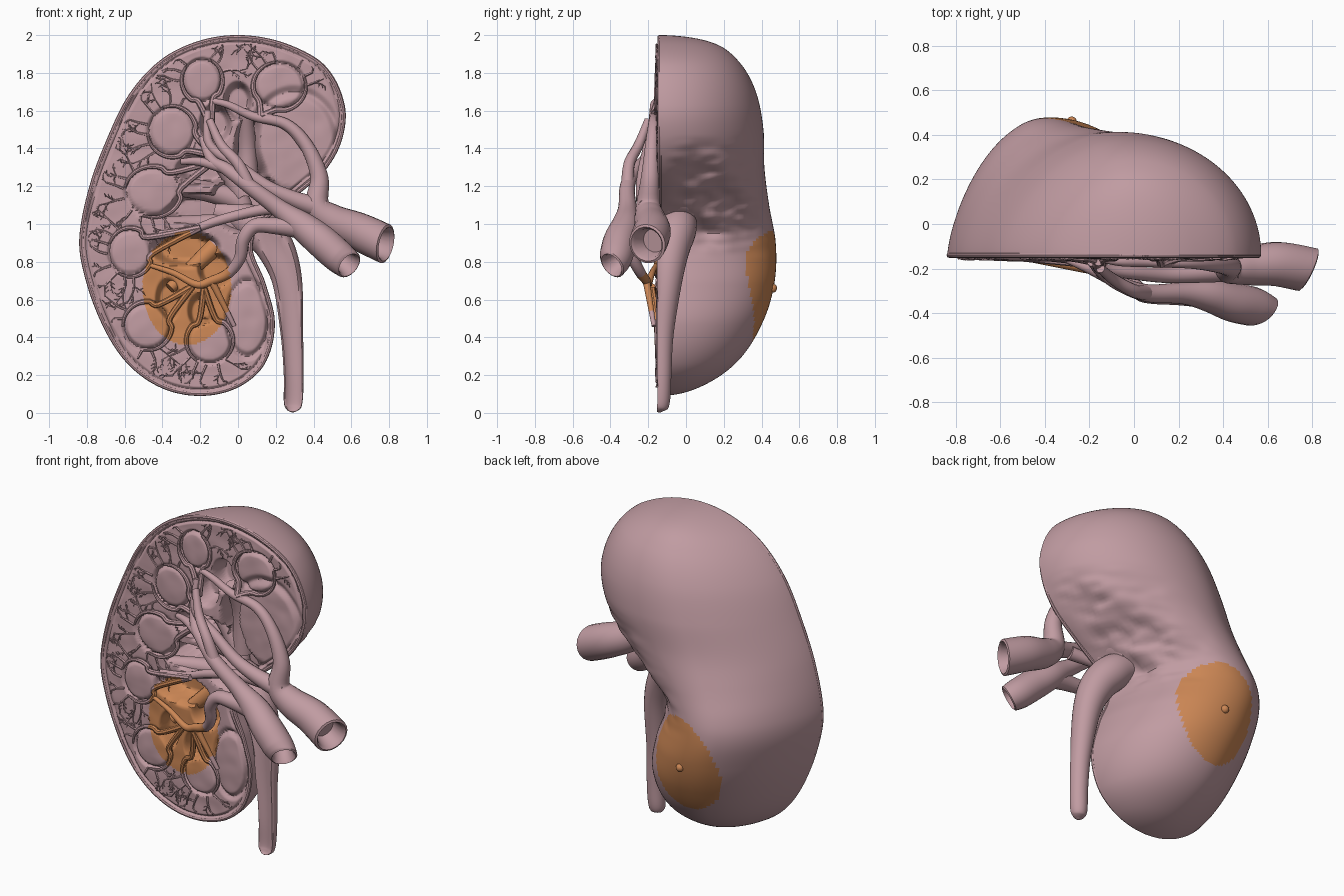
import bpy, bmesh, math, random
from mathutils import Vector, noise, kdtree

if "Cube" in bpy.data.objects:
    bpy.data.objects.remove(bpy.data.objects["Cube"])
random.seed(4)

def material(name, c):
    m = bpy.data.materials.new(name)
    m.diffuse_color = (*c, 1)
    m.use_nodes = True
    m.node_tree.nodes["Principled BSDF"].inputs["Base Color"].default_value = m.diffuse_color
    return m
PINK = material("tissue", (0.53, 0.33, 0.36))
ORANGE = material("highlight", (0.60, 0.24, 0.09))
CUT = -0.14          # plane of the sectioned face
Z0, Z1 = 0.09, 2.0   # kidney poles

def finish(name, bm, angle=40):
    """Mesh to object; faces inside the elliptical patch are highlighted."""
    bmesh.ops.recalc_face_normals(bm, faces=bm.faces)
    for f in bm.faces:
        c = f.calc_center_median()
        f.smooth = True
        f.material_index = int(((c.x + .27) / .235) ** 2 + ((c.z - .66) / .3) ** 2 < 1)
    me = bpy.data.meshes.new(name)
    bm.to_mesh(me)
    bm.free()
    me.materials.append(PINK)
    me.materials.append(ORANGE)
    me.set_sharp_from_angle(angle=math.radians(angle))
    ob = bpy.data.objects.new(name, me)
    bpy.context.collection.objects.link(ob)
    return ob

def catmull(a, b, c, d, t):
    return .5 * (2 * b + (c - a) * t + (2 * a - 5 * b + 4 * c - d) * t * t + (3 * b - a - 3 * c + d) * t ** 3)

def phi(z):
    return math.acos(max(-1, min(1, 1 - 2 * (z - Z0) / (Z1 - Z0))))

def lookup(table, p):
    """Smooth profile lookup, parameterised pole to pole."""
    ks = [phi(z) for z, _ in table]
    i = max(j for j in range(len(ks) - 1) if ks[j] <= p + 1e-9)
    h = ks[i + 1] - ks[i]
    t = (p - ks[i]) / h
    def slope(j):
        a, b = max(0, j - 1), min(len(ks) - 1, j + 1)
        return (table[b][1] - table[a][1]) / (ks[b] - ks[a])
    v0, v1 = table[i][1], table[i + 1][1]
    return ((2*t**3 - 3*t*t + 1) * v0 + (t**3 - 2*t*t + t) * h * slope(i)
            + (3*t*t - 2*t**3) * v1 + (t**3 - t*t) * h * slope(i + 1))

LEFT = [(.09, -.2), (.135, -.41), (.28, -.6), (.52, -.74), (.79, -.825), (.95, -.835), (1.21, -.78),
        (1.45, -.69), (1.69, -.57), (1.88, -.39), (1.97, -.2), (2, 0)]
RIGHT = [(.09, -.2), (.14, .01), (.26, .14), (.47, .19), (.68, .14), (.87, .07), (1.0, .12), (1.15, .3),
         (1.29, .46), (1.45, .55), (1.63, .565), (1.84, .46), (1.95, .27), (2, 0)]
BACK = [(.09, CUT), (.135, .07), (.28, .28), (.5, .415), (.7, .47), (.9, .475), (1.1, .44),
        (1.3, .415), (1.5, .41), (1.7, .37), (1.86, .28), (1.96, .14), (2, CUT)]
ROWS = 220
rows = []
for i in range(ROWS + 1):
    p = .006 + (math.pi - .012) * i / ROWS
    rows.append((Z0 + (Z1 - Z0) * (1 - math.cos(p)) / 2, lookup(LEFT, p), lookup(RIGHT, p), lookup(BACK, p)))

def grid(bm, lines):
    vs = [[bm.verts.new(c) for c in line] for line in lines]
    for a, b in zip(vs, vs[1:]):
        for j in range(len(a) - 1):
            bm.faces.new((a[j], a[j + 1], b[j + 1], b[j]))

# rounded outer shell, slimmer on the lateral side and puckered near the hilum
bm = bmesh.new()
lines = []
for z, xl, xr, yb in rows:
    line = []
    for j in range(65):
        a = math.pi * j / 64
        c, s = math.cos(a), max(0, math.sin(a))
        bulge = s ** (1 + .4 * min(1, max(0, -c * 3))) if c < 0 else s
        x, y = (xl + xr) / 2 + (xr - xl) / 2 * c, CUT + (yb - CUT) * bulge
        w = max(0, c) * min(1, 3 * s) * max(0, 1 - ((z - 1.14) / .32) ** 2)
        x += w * (.07 * noise.noise(Vector((x * 4, y * 7, z * 10))) + .03 * noise.noise(Vector((x * 9, y * 14, z * 22))) - .04)
        line.append((x, y, z))
    lines.append(line)
grid(bm, lines)
finish("kidney_shell", bm)

# sectioned face: rim, pyramids and hollow sinus as a relief
# pyramids: x, z, radius x, radius z, feeding hub x, hub z
PYR = [(-.19, 1.76, .10, .11, -.14, 1.5), (.22, 1.73, .13, .12, .12, 1.57), (-.35, 1.49, .12, .125, -.13, 1.36),
       (-.45, 1.17, .14, .125, -.13, 1.33), (-.57, .85, .11, .12, -.2, .98), (-.48, .46, .12, .12, -.24, .67),
       (-.15, .38, .115, .115, -.18, .66)]
PLAIN = [(.3, 1.43, .23, .27), (.05, .5, .11, .2)]
SINUS = [(-.12, 1.53, .09, .11, .12), (-.16, 1.29, .18, .09, .2), (-.2, 1.08, .22, .09, .2), (-.28, .87, .2, .1, .14),
         (-.37, .6, .07, .12, .08), (-.2, .54, .07, .1, .08), (0, 1.65, .08, .11, .1), (.07, 1.36, .1, .24, .14),
         (.04, 1.12, .2, .18, .18), (-.12, .76, .1, .1, .09)]
outline = [(xl, z) for z, xl, _, _ in rows] + [(xr, z) for z, _, xr, _ in rows]
tree = kdtree.KDTree(len(outline))
for i, (x, z) in enumerate(outline):
    tree.insert((x, 0, z), i)
tree.balance()

def ell(x, z, e):
    return math.hypot((x - e[0]) / e[2], (z - e[1]) / e[3])

def relief(x, z):
    edge = tree.find((x, 0, z))[2]
    hole = 0
    for e in SINUS:
        s = max(0, min(1, (1 - ell(x, z, e)) / .4))
        hole = max(hole, e[4] * s * s * (3 - 2 * s))
    y = .012 * max(0, 1 - abs(edge - .035) / .012)
    for e in PYR + PLAIN:
        d = ell(x, z, e)
        if d < 1.15:
            y += .02 * max(0, 1 - abs(d - 1) / .13)
            if d < 1:
                y -= .01 * (1 - d ** 4)
                hole *= max(0, (d - .8) / .2)
    y += hole + .004 * noise.noise(Vector((x * 12, 0, z * 12)))
    return CUT - .008 * min(1, edge / .02) + y * min(1, edge / .03)

bm = bmesh.new()
grid(bm, [[(xl + (xr - xl) * j / 140, relief(xl + (xr - xl) * j / 140, z), z) for j in range(141)]
          for z, xl, xr, _ in rows])
finish("cut_face", bm, 50)

def tube(bm, pts, sides=12, sub=5, mouth=None, trough=None):
    """Tapered tube through (x, y, z, radius) points; mouth is the inward axis of an open first end."""
    P = [pts[0]] + list(pts) + [pts[-1]]
    path = []
    for i in range(1, len(P) - 2):
        for k in range(sub):
            path.append([catmull(*(P[i + m][n] for m in (-1, 0, 1, 2)), k / sub) for n in range(4)])
    path.append(list(pts[-1]))
    pos = [Vector(p[:3]) for p in path]
    rad = [max(.001, p[3]) for p in path]
    tan = [(pos[min(i + 1, len(pos) - 1)] - pos[max(i - 1, 0)]).normalized() for i in range(len(pos))]
    if mouth:
        for i in range(6):
            tan[i] = Vector(mouth).normalized().lerp(tan[i], i / 6).normalized()
        t0, p0, r0 = tan[0], pos[0], rad[0]
        pos = [p0 + t0 * .09, p0 + t0 * .01, p0 - t0 * .006] + pos
        rad = [r0 * .6, r0 * .76, r0 * .88] + rad
        tan = [t0] * 3 + tan
    n = tan[0].orthogonal().normalized()
    rings = []
    for i, (p, r, t) in enumerate(zip(pos, rad, tan)):
        if i:
            n = tan[i - 1].rotation_difference(t) @ n
        b = t.cross(n)
        ring = []
        for k in range(sides):
            a = 2 * math.pi * k / sides
            v = p + (n * math.cos(a) + b * math.sin(a)) * r
            if trough is not None and v.y < trough:
                v.y = trough + .7 * (trough - v.y)
            ring.append(bm.verts.new(v))
        rings.append(ring)
    for a, b in zip(rings, rings[1:]):
        for k in range(sides):
            bm.faces.new((a[k], a[(k + 1) % sides], b[(k + 1) % sides], b[k]))
    bm.faces.new(rings[0])
    bm.faces.new(rings[-1])

def vessels(name, *paths, mouth=None):
    bm = bmesh.new()
    for i, p in enumerate(paths):
        tube(bm, p, 20 if i == 0 else 12, 6, mouth if i == 0 else None)
    finish(name, bm)

# artery and its main branches
vessels("artery",
        [(.78, -.205, .895, .105), (.64, -.18, .96, .1), (.5, -.19, 1.02, .085), (.42, -.2, 1.1, .065), (.43, -.19, 1.25, .048),
         (.36, -.18, 1.42, .036), (.25, -.17, 1.53, .03), (.08, -.17, 1.57, .024), (-.05, -.17, 1.63, .02), (-.13, -.16, 1.65, .016)],
        [(.45, -.2, 1.08, .06), (.3, -.22, 1.13, .045), (.15, -.23, 1.2, .036), (0, -.22, 1.31, .03), (-.15, -.2, 1.42, .025), (-.16, -.17, 1.6, .018)],
        [(.39, -.18, 1.36, .03), (.28, -.17, 1.5, .025), (.13, -.17, 1.58, .02)],
        [(.3, -.2, 1.1, .04), (.1, -.16, 1.07, .03), (-.1, -.15, 1.02, .026), (-.25, -.15, .97, .02), (-.42, -.155, .95, .014)],
        mouth=(-.9, .42, .2))
# vein with upper and lower divisions
vessels("vein",
        [(.585, -.39, .785, .078), (.53, -.37, .83, .088), (.44, -.35, .91, .088), (.34, -.32, .99, .076), (.22, -.31, 1.08, .05), (.06, -.31, 1.2, .04),
         (-.06, -.27, 1.29, .034), (-.14, -.22, 1.34, .028), (-.19, -.17, 1.46, .02)],
        [(.33, -.32, .98, .06), (.2, -.32, .99, .046), (.09, -.32, .99, .04), (.03, -.31, .92, .036), (.01, -.28, .82, .032), (-.05, -.24, .74, .028),
         (-.14, -.21, .7, .024), (-.22, -.2, .68, .02), (-.34, -.18, .74, .016), (-.46, -.16, .78, .012)],
        [(.06, -.31, 1.2, .035), (0, -.3, 1.32, .03), (-.09, -.25, 1.42, .026), (-.15, -.2, 1.55, .02)],
        [(-.06, -.27, 1.29, .03), (-.2, -.2, 1.33, .024), (-.3, -.16, 1.33, .016)],
        [(-.14, -.21, .7, .02), (-.08, -.19, .58, .016), (-.02, -.17, .46, .012)],
        mouth=(-.6, .62, .5))

# calyces running across the sinus towards the pelvis
vessels("calyces",
        [(-.33, -.1, 1.2, .05), (-.15, -.03, 1.17, .055), (0, -.01, 1.12, .06), (.03, -.01, 1.04, .05)],
        [(-.4, -.12, 1.0, .04), (-.2, -.05, 1.0, .05), (0, -.03, 1.0, .06)],
        [(-.25, -.12, 1.42, .04), (-.1, -.03, 1.35, .055), (.03, -.02, 1.15, .06)],
        [(.04, -.12, 1.6, .035), (.05, -.04, 1.4, .05), (.05, -.02, 1.15, .06)],
        [(-.36, -.12, .66, .03), (-.25, -.08, .76, .04), (-.1, -.05, .9, .05), (0, -.04, .98, .05)])

# ureter, opened along the section plane, flaring into the pelvis
bm = bmesh.new()
tube(bm, [(-.12, -.01, 1.07, .05), (.02, -.03, 1.03, .085), (.12, -.05, .97, .105), (.2, -.08, .87, .1), (.26, -.1, .7, .08),
          (.285, -.125, .42, .06), (.295, -.13, .2, .053), (.292, -.135, .06, .05), (.29, -.14, .018, .034), (.29, -.14, .002, .004)],
     28, 6, trough=-.155)
finish("ureter", bm)

# small vessels round each pyramid, with twigs reaching into the cortex
bm = bmesh.new()

def twig(x, z, a, length, r, depth):
    pts = [(x, -.152, z, r)]
    for k in range(3):
        a += random.uniform(-.35, .35)
        x, z = x + math.cos(a) * length / 3, z + math.sin(a) * length / 3
        near = tree.find((x, 0, z))[2]
        if near < .045 or any(ell(x, z, e) < 1.1 for e in PYR + PLAIN) or not -.83 < x < .55:
            break
        pts.append((x, -.15 - random.uniform(0, .01), z, r * (1 - .22 * (k + 1))))
        if depth:
            twig(x, z, a + random.choice((-.8, .8)), length * .4, r * .7, depth - 1)
    if len(pts) > 1:
        tube(bm, pts, 5, 2)

for cx, cz, rx, rz, hx, hz in PYR:
    a0 = math.atan2((hz - cz) / rz, (hx - cx) / rx)
    for side in (-1, 1):
        arm = [(hx, -.18, hz, .018)]
        for k in range(6):
            a = a0 + side * (.35 + k * .42)
            arm.append((cx + rx * 1.08 * math.cos(a), -.155, cz + rz * 1.08 * math.sin(a), .016 - .0018 * k))
        tube(bm, arm, 8, 4)
        for k in range(4):
            a = a0 + side * (1.75 + k * .38)
            twig(cx + rx * 1.12 * math.cos(a), cz + rz * 1.12 * math.sin(a), a, .14, .0075, 2)
finish("cortical_vessels", bm)

# raised capsule edge round the section
bm = bmesh.new()
loop = [(xl, CUT, z, .012) for z, xl, _, _ in rows[::4]] + [(xr, CUT, z, .012) for z, _, xr, _ in rows[::-4]]
loop = [(x * .985 - .004, y, 1.045 + (z - 1.045) * .988, r) for x, y, z, r in loop]
tube(bm, loop + [loop[0]], 8, 2)
finish("capsule_rim", bm)

# marker bead on the back
bm = bmesh.new()
bmesh.ops.create_uvsphere(bm, u_segments=20, v_segments=12, radius=.024)
bmesh.ops.translate(bm, verts=bm.verts, vec=(-.28, .458, .66))
finish("marker_bead", bm)
